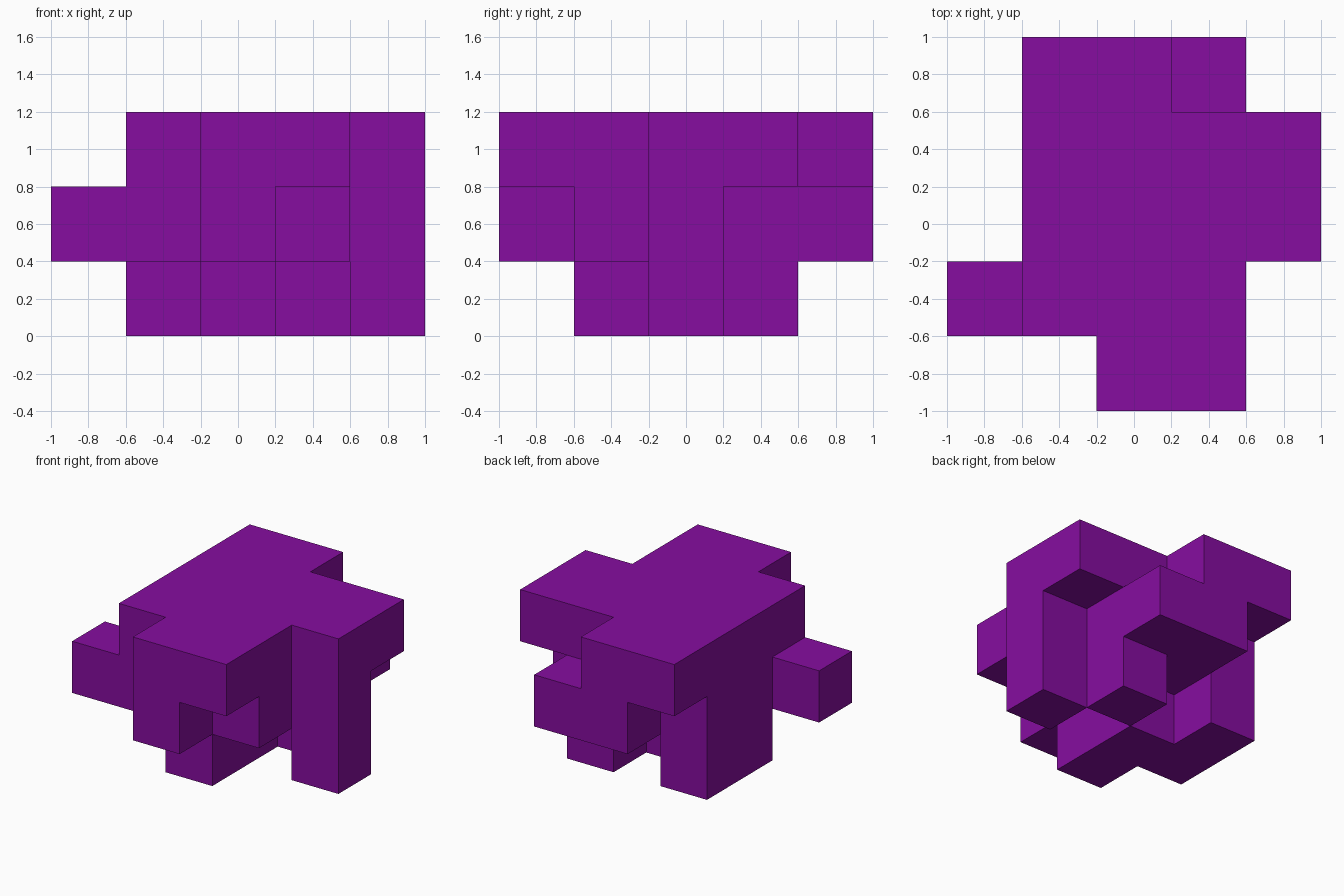
import bpy, bmesh, math
from mathutils import Vector

if "Cube" in bpy.data.objects:
    bpy.data.objects.remove(bpy.data.objects["Cube"])

CELL = 0.4
# Each layer is a plan seen from above: first row is the back, left column is -x
LAYERS = [
    [".....", ".#.#.", ".##.#", "..#..", "....."],   # feet
    ["..##.", ".###.", ".####", "####.", "..#.."],   # middle
    [".##..", ".####", ".####", ".###.", "..##."],   # top slab
]

purple = bpy.data.materials.new("purple")
purple.diffuse_color = (0.24, 0.004, 0.35, 1)
purple.use_nodes = True
purple.node_tree.nodes["Principled BSDF"].inputs["Base Color"].default_value = purple.diffuse_color

filled = {(x, 4 - r, z)
          for z, rows in enumerate(LAYERS)
          for r, row in enumerate(rows)
          for x, c in enumerate(row) if c == "#"}

# Outer skin only: one square wherever a filled cell meets an empty one
bm = bmesh.new()
for cell in filled:
    centre = Vector(((cell[0] - 2) * CELL, (cell[1] - 2) * CELL, (cell[2] + 0.5) * CELL))
    for axis in range(3):
        for sign in (-1, 1):
            n = Vector((0, 0, 0))
            n[axis] = sign
            if tuple(int(cell[i] + n[i]) for i in range(3)) in filled:
                continue
            u = Vector((0, 0, 0))
            u[(axis + 1) % 3] = 1
            v = n.cross(u)
            corners = [(-1, -1), (1, -1), (1, 1), (-1, 1)]
            bm.faces.new([bm.verts.new(centre + (n + u * a + v * b) * CELL / 2)
                          for a, b in corners])

# Weld the squares and merge flat areas into clean faces
bmesh.ops.remove_doubles(bm, verts=bm.verts, dist=0.001)
bmesh.ops.dissolve_limit(bm, angle_limit=math.radians(1), verts=bm.verts, edges=bm.edges)

mesh = bpy.data.meshes.new("block_body")
bm.to_mesh(mesh)
bm.free()
mesh.materials.append(purple)
bpy.context.collection.objects.link(bpy.data.objects.new("block_body", mesh))
